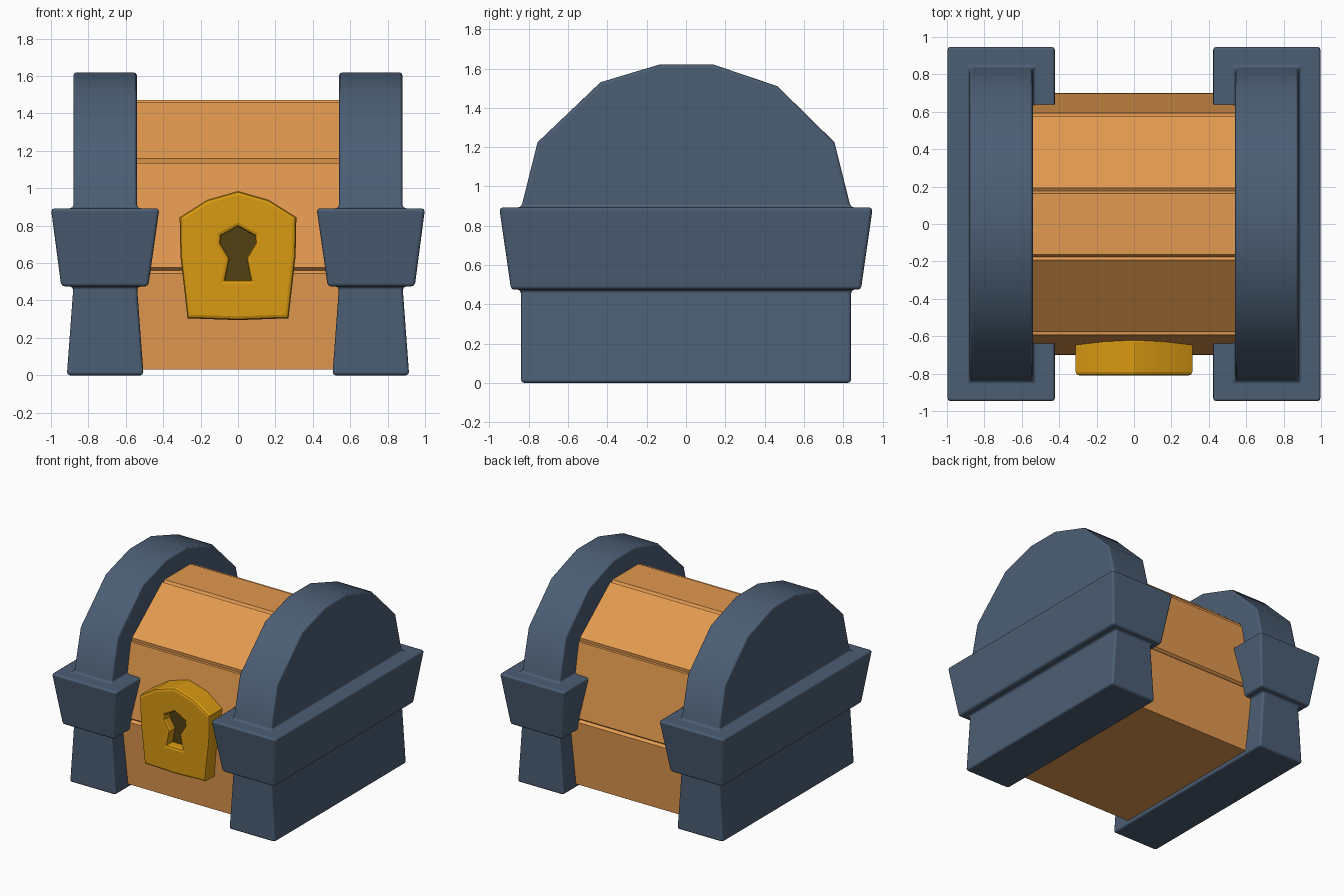
import bpy, bmesh, math

if "Cube" in bpy.data.objects:
    bpy.data.objects.remove(bpy.data.objects["Cube"])


def material(name, rgb):
    m = bpy.data.materials.new(name)
    m.diffuse_color = (*rgb, 1)
    m.use_nodes = True
    m.node_tree.nodes["Principled BSDF"].inputs["Base Color"].default_value = m.diffuse_color
    return m


SLATE = material("slate_metal", (0.072, 0.112, 0.175))
WOOD = material("orange_wood", (0.76, 0.32, 0.078))
GOLD = material("gold", (0.69, 0.32, 0.006))
DARK = material("dark_keyhole", (0.085, 0.052, 0.006))


def finish(bm, name, mat, bevel=0.0, mirror=False):
    bmesh.ops.recalc_face_normals(bm, faces=bm.faces)
    me = bpy.data.meshes.new(name)
    bm.to_mesh(me)
    bm.free()
    me.materials.append(mat)
    ob = bpy.data.objects.new(name, me)
    bpy.context.collection.objects.link(ob)
    if bevel:
        for p in me.polygons:
            p.use_smooth = True
        b = ob.modifiers.new("bevel", 'BEVEL')
        b.width = bevel
        b.segments = 2
        b.limit_method = 'ANGLE'
        b.angle_limit = math.radians(40)
        b.harden_normals = True
    if mirror:
        ob.modifiers.new("mirror", 'MIRROR')
    return ob


def bridge(bm, a, b):
    n = len(a)
    for i in range(n):
        bm.faces.new((a[i], a[(i + 1) % n], b[(i + 1) % n], b[i]))


# End frames: flared foot, wide band and arch in one skin, mirrored to both ends
bm = bmesh.new()
sections = [  # inner x, outer x, half depth, z
    (0.505, 0.915, 0.84, 0.0), (0.54, 0.88, 0.84, 0.475),
    (0.48, 0.945, 0.89, 0.475), (0.42, 1.0, 0.95, 0.893),
    (0.54, 0.88, 0.838, 0.893)]
rings = []
for x0, x1, y, z in sections:
    rings.append([bm.verts.new(c) for c in
                  ((x0, -y, z), (x1, -y, z), (x1, y, z), (x0, y, z))])
bm.faces.new(rings[0])
for a, b in zip(rings, rings[1:]):
    bridge(bm, a, b)
arch = [(-0.755, 1.225), (-0.435, 1.53), (-0.135, 1.62),
        (0.14, 1.62), (0.465, 1.51), (0.755, 1.225)]
base = rings[-1]
inner = [base[0]] + [bm.verts.new((0.54, y, z)) for y, z in arch] + [base[3]]
outer = [base[1]] + [bm.verts.new((0.88, y, z)) for y, z in arch] + [base[2]]
bm.faces.new(inner)
bm.faces.new(outer)
for i in range(len(inner) - 1):
    bm.faces.new((inner[i], inner[i + 1], outer[i + 1], outer[i]))
finish(bm, "end_frame", SLATE, 0.018, True)

# Wooden body: faceted profile with a narrow groove at each plank joint
half = [(0.675, 0.03), (0.70, 0.56), (0.59, 1.15), (0.18, 1.472)]
corners = half + [(-y, z) for y, z in reversed(half)]
profile = []
for i, (y, z) in enumerate(corners):
    if i in (0, len(corners) - 1):
        profile.append((y, z))
        continue

    def toward(j, d):
        dy, dz = corners[j][0] - y, corners[j][1] - z
        l = math.hypot(dy, dz)
        return (y + dy / l * d, z + dz / l * d)
    r = math.hypot(y, z - 0.6)
    profile += [toward(i - 1, 0.016),
                (y - y / r * 0.02, z - (z - 0.6) / r * 0.02),
                toward(i + 1, 0.016)]
bm = bmesh.new()
left = [bm.verts.new((-0.6, y, z)) for y, z in profile]
right = [bm.verts.new((0.6, y, z)) for y, z in profile]
bm.faces.new(left)
bm.faces.new(right)
bridge(bm, left, right)
finish(bm, "wooden_body", WOOD)


def symmetric(points):
    return points + [(-x, z) for x, z in reversed(points) if x > 0]


# Lock plate: bevelled outline with a keyhole cut through it
plate = symmetric([(0, 0.985), (0.165, 0.938), (0.312, 0.845),
                   (0.308, 0.64), (0.27, 0.305)])
plate.insert(5, (0, 0.295))
hole = symmetric([(0, 0.795), (0.09, 0.745), (0.093, 0.705),
                  (0.045, 0.625), (0.068, 0.51)])
cu = bpy.data.curves.new("lock_plate", 'CURVE')
cu.dimensions = '2D'
cu.fill_mode = 'BOTH'
cu.extrude = 0.08
cu.bevel_depth = 0.02
cu.bevel_resolution = 1
cu.offset = -0.02
for pts in (plate, hole):
    s = cu.splines.new('POLY')
    s.points.add(len(pts) - 1)
    for p, (x, z) in zip(s.points, pts):
        p.co = (x, z, 0, 1)
    s.use_cyclic_u = True
cu.materials.append(GOLD)
lock = bpy.data.objects.new("lock_plate", cu)
lock.location = (0, -0.71, 0)
lock.rotation_euler = (math.pi / 2, 0, 0)
bpy.context.collection.objects.link(lock)
bpy.context.view_layer.objects.active = lock
lock.select_set(True)
bpy.ops.object.convert(target='MESH')
bpy.ops.object.shade_smooth_by_angle(angle=math.radians(20))

# Dark floor inside the keyhole
bm = bmesh.new()
front = [bm.verts.new((x * 1.15, -0.735, z)) for x, z in hole]
back = [bm.verts.new((x * 1.15, -0.727, z)) for x, z in hole]
bm.faces.new(front)
bm.faces.new(back)
bridge(bm, front, back)
finish(bm, "keyhole_floor", DARK)
